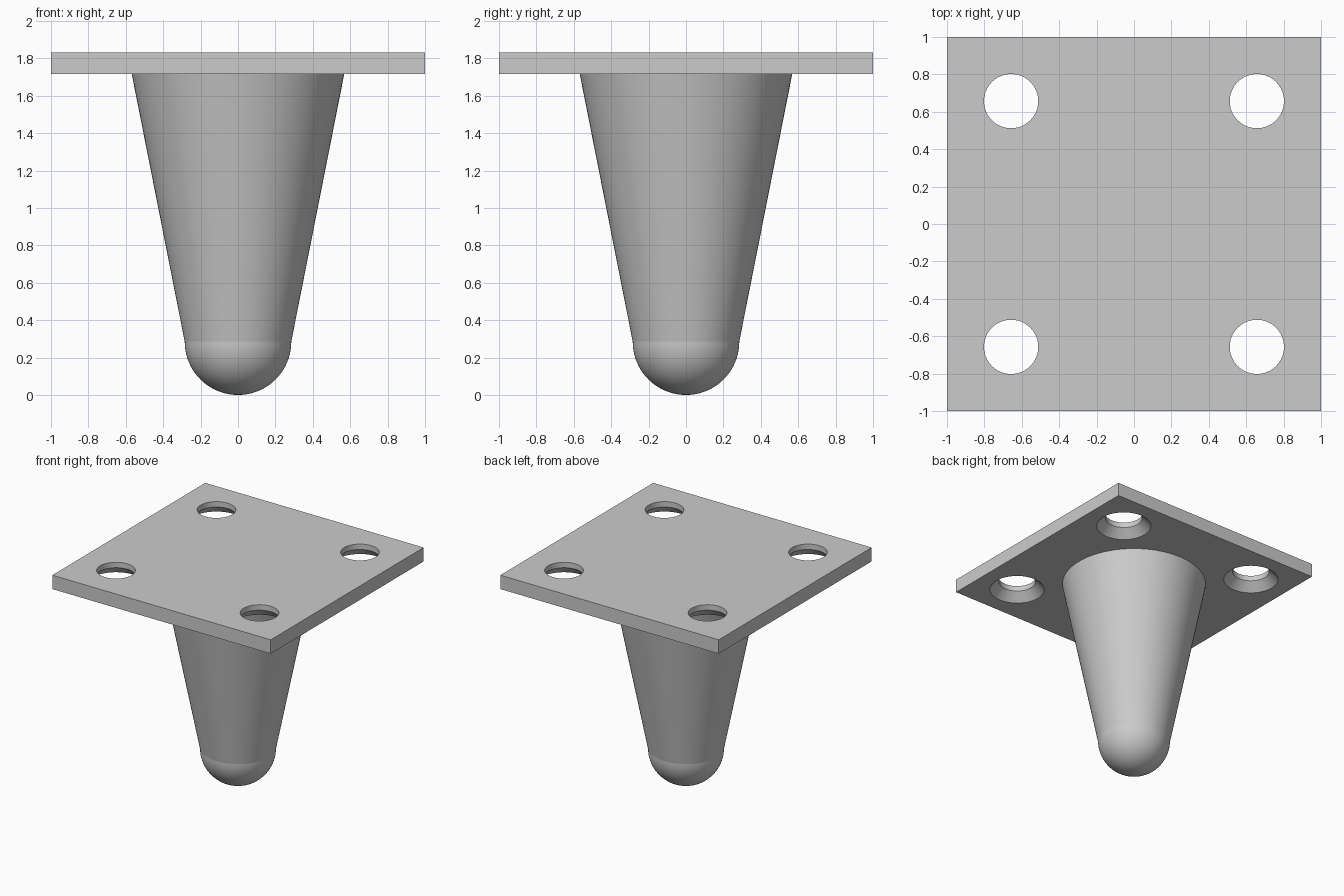
import bpy, bmesh, math
from mathutils import Matrix

if "Cube" in bpy.data.objects:
    bpy.data.objects.remove(bpy.data.objects["Cube"], do_unlink=True)

PLATE_BOTTOM, PLATE_TOP = 1.715, 1.83
HOLE, SINK, HOLE_POS = 0.145, 0.215, 0.657
TIP, LEG_TOP = 0.285, 0.57
SINK_TOP = PLATE_BOTTOM + SINK - HOLE

grey = bpy.data.materials.new("plain grey")
grey.use_nodes = True
colour = (0.6, 0.6, 0.6, 1)
grey.diffuse_color = colour
grey.node_tree.nodes["Principled BSDF"].inputs["Base Color"].default_value = colour


def lathe(bm, profile, sides, x=0, y=0):
    """Revolve (radius, z) points, bottom to top; close any open end."""
    rings = []
    for r, z in profile:
        if r < 1e-5:
            rings.append([bm.verts.new((x, y, z))])
            continue
        angles = [math.tau * i / sides for i in range(sides)]
        rings.append([bm.verts.new((x + r * math.cos(a), y + r * math.sin(a), z)) for a in angles])
    for low, high in zip(rings, rings[1:]):
        for i in range(sides):
            j = (i + 1) % sides
            if len(low) == 1:
                bm.faces.new((low[0], high[j], high[i]))
            else:
                bm.faces.new((low[i], low[j], high[j], high[i]))
    if len(rings[0]) > 1:
        bm.faces.new(rings[0][::-1])
    bm.faces.new(rings[-1])


def finish(name, bm):
    mesh = bpy.data.meshes.new(name)
    bmesh.ops.recalc_face_normals(bm, faces=bm.faces)
    bm.to_mesh(mesh)
    bm.free()
    mesh.materials.append(grey)
    obj = bpy.data.objects.new(name, mesh)
    bpy.context.collection.objects.link(obj)
    return obj


def smooth(obj):
    bpy.ops.object.select_all(action="DESELECT")
    obj.select_set(True)
    bpy.context.view_layer.objects.active = obj
    bpy.ops.object.shade_smooth_by_angle(angle=math.radians(30))


# Tapered leg
bm = bmesh.new()
lathe(bm, [(TIP, TIP), (LEG_TOP, PLATE_BOTTOM + 0.01)], 96)
smooth(finish("tapered_leg", bm))

# Rounded foot
bm = bmesh.new()
arc = [math.pi / 2 * i / 20 for i in range(21)]
lathe(bm, [(TIP * math.sin(a), TIP - TIP * math.cos(a)) for a in arc], 96)
smooth(finish("rounded_foot", bm))

# Mounting plate
bm = bmesh.new()
size = Matrix.Diagonal((2, 2, PLATE_TOP - PLATE_BOTTOM, 1))
middle = Matrix.Translation((0, 0, (PLATE_TOP + PLATE_BOTTOM) / 2))
bmesh.ops.create_cube(bm, size=1, matrix=middle @ size)
plate = finish("mounting_plate", bm)

# Four screw holes, countersunk from below
bm = bmesh.new()
for sx in (-1, 1):
    for sy in (-1, 1):
        lathe(bm, [(SINK + 0.05, PLATE_BOTTOM - 0.05), (HOLE, SINK_TOP), (HOLE, PLATE_TOP + 0.05)],
              64, sx * HOLE_POS, sy * HOLE_POS)
cutter = finish("hole_cutter", bm)
cutter.hide_render = True

cut = plate.modifiers.new("screw_holes", "BOOLEAN")
cut.operation = "DIFFERENCE"
cut.solver = "EXACT"
cut.object = cutter
bpy.context.view_layer.objects.active = plate
bpy.ops.object.modifier_apply(modifier=cut.name)
bpy.data.objects.remove(cutter, do_unlink=True)
smooth(plate)
